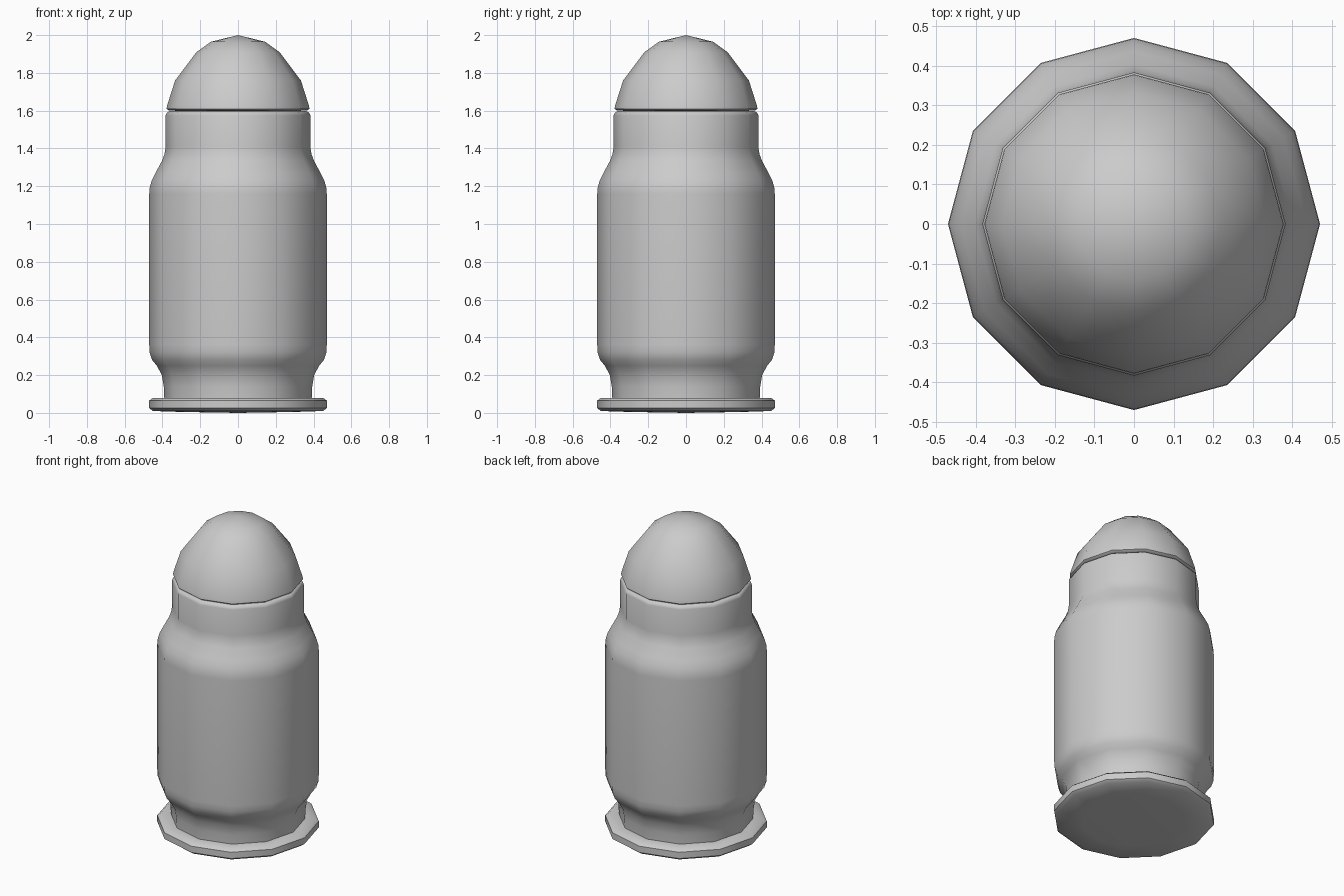
import bpy
import bmesh
import math

if "Cube" in bpy.data.objects:
    bpy.data.objects.remove(bpy.data.objects["Cube"])

SIDES = 12


def lathe(name, profile):
    """Revolve (radius, z) points around z; zero radius gives a pole."""
    bm = bmesh.new()
    rings = []
    for r, z in profile:
        if r == 0:
            rings.append([bm.verts.new((0, 0, z))] * SIDES)
        else:
            rings.append([bm.verts.new((r * math.cos(2 * math.pi * i / SIDES),
                                        r * math.sin(2 * math.pi * i / SIDES), z))
                          for i in range(SIDES)])
    for a, b in zip(rings, rings[1:]):
        for i in range(SIDES):
            j = (i + 1) % SIDES
            corners = list(dict.fromkeys((a[i], a[j], b[j], b[i])))
            bm.faces.new(corners)
    bmesh.ops.recalc_face_normals(bm, faces=bm.faces)
    mesh = bpy.data.meshes.new(name)
    bm.to_mesh(mesh)
    bm.free()
    obj = bpy.data.objects.new(name, mesh)
    bpy.context.collection.objects.link(obj)
    bpy.ops.object.select_all(action='DESELECT')
    obj.select_set(True)
    bpy.context.view_layer.objects.active = obj
    bpy.ops.object.shade_smooth_by_angle(angle=math.radians(50))
    return obj


# Flanged base disc
lathe("base_rim", [(0, 0), (0.30, 0.005), (0.45, 0.01), (0.47, 0.025),
                   (0.47, 0.065), (0.45, 0.08), (0.38, 0.08), (0, 0.08)])

# Bottle-necked case with extractor groove
lathe("case", [(0, 0.07), (0.39, 0.07), (0.393, 0.14), (0.403, 0.20), (0.43, 0.25),
               (0.455, 0.28), (0.468, 0.32), (0.47, 0.36), (0.47, 1.16),
               (0.468, 1.19), (0.457, 1.23), (0.437, 1.27), (0.402, 1.335),
               (0.389, 1.37), (0.383, 1.41), (0.383, 1.575), (0.378, 1.588),
               (0.362, 1.598), (0, 1.60)])

# Rounded nose
lathe("nose", [(0, 1.595), (0.365, 1.60), (0.378, 1.61), (0.376, 1.625),
               (0.333, 1.76), (0.22, 1.91), (0.143, 1.965), (0, 2.0)])
